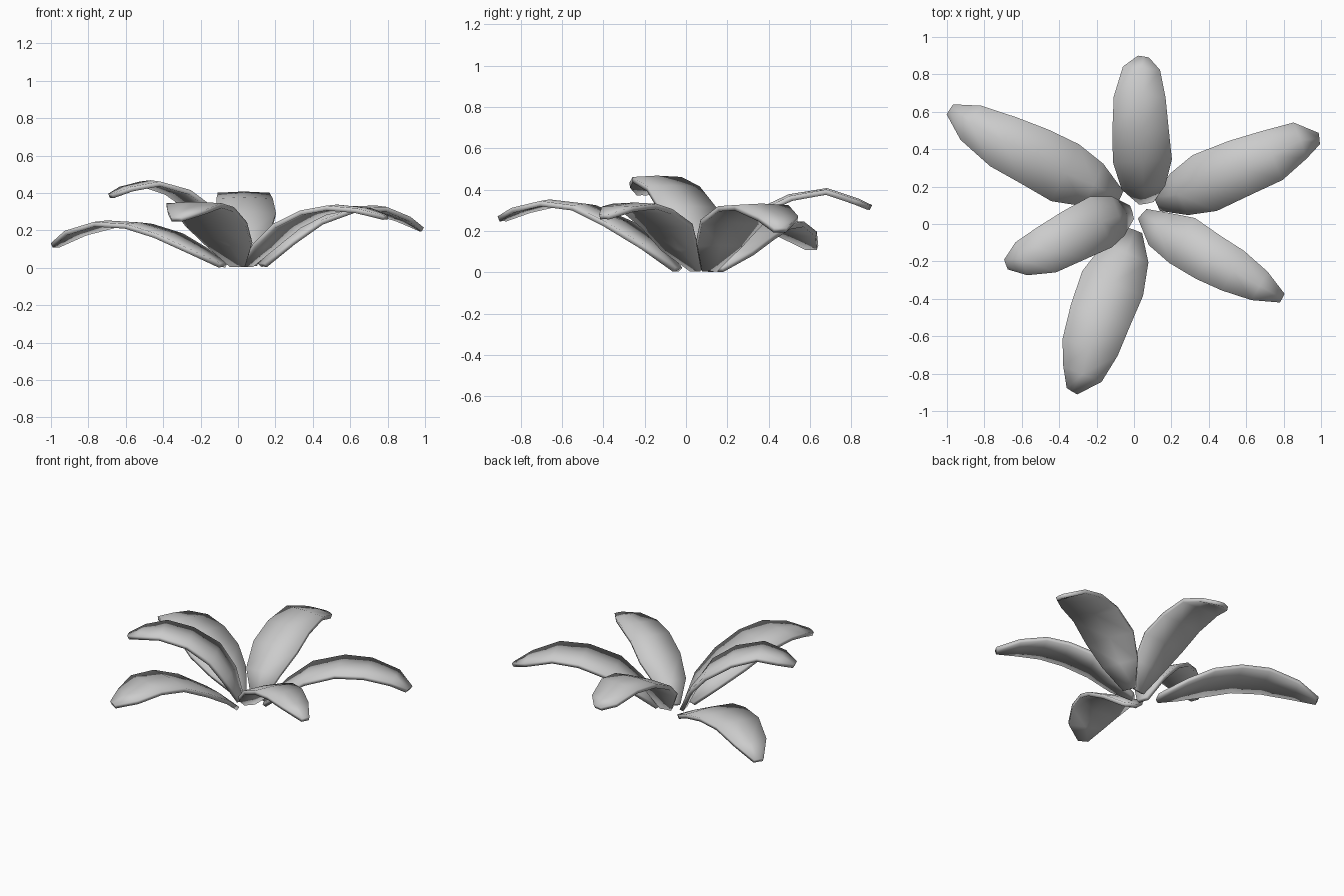
import bpy
from mathutils import Vector

if "Cube" in bpy.data.objects:
    bpy.data.objects.remove(bpy.data.objects["Cube"])

HALF_WIDTHS = [0.04, 0.12, 0.162, 0.155, 0.142, 0.102, 0.03]
ACROSS = [-1, 0, 1]

# Midrib path of each leaf, base to tip, and its width factor
LEAVES = {
    "leaf_back": (.97, [(.065, .12, .015), (.05, .20, .17), (.045, .34, .29), (.035, .50, .365),
                        (.03, .68, .395), (.04, .83, .345), (.05, .89, .315)]),
    "leaf_back_right": (1.0, [(.13, .11, .015), (.245, .16, .14), (.38, .22, .25), (.565, .30, .315),
                              (.735, .365, .32), (.885, .445, .265), (.985, .455, .205)]),
    "leaf_front_right": (.85, [(.05, .05, .015), (.14, -.03, .12), (.26, -.09, .23), (.40, -.18, .30),
                               (.53, -.25, .325), (.67, -.33, .31), (.79, -.395, .27)]),
    "leaf_front": (1.08, [(0, -.04, .015), (-.045, -.16, .13), (-.115, -.32, .24), (-.18, -.49, .32),
                          (-.235, -.66, .34), (-.275, -.80, .305), (-.33, -.89, .26)]),
    "leaf_left": (.91, [(-.02, .06, .015), (-.09, .04, .18), (-.18, .01, .31), (-.32, -.06, .41),
                        (-.47, -.14, .455), (-.60, -.185, .425), (-.68, -.215, .385)]),
    "leaf_back_left": (1.04, [(-.08, .14, .015), (-.22, .21, .10), (-.37, .275, .18), (-.53, .36, .23),
                              (-.70, .44, .24), (-.87, .54, .19), (-.98, .61, .12)]),
}


def make_leaf(name, scale, path):
    # Blade: a nearly flat strip swept along the midrib
    pts = [Vector(p) for p in path]
    verts, faces = [], []
    n = len(ACROSS)
    for i, p in enumerate(pts):
        t = (pts[min(i + 1, len(pts) - 1)] - pts[max(i - 1, 0)]).normalized()
        side = t.cross(Vector((0, 0, 1))).normalized()
        up = side.cross(t)
        w = HALF_WIDTHS[i] * scale
        for u in ACROSS:
            v = p + side * (u * w) - up * (0.05 * w * abs(u))
            v.z = max(v.z, 0.01)
            verts.append(v)
    for i in range(len(pts) - 1):
        for j in range(n - 1):
            a = i * n + j
            faces.append((a, a + 1, a + n + 1, a + n))
    mesh = bpy.data.meshes.new(name)
    mesh.from_pydata(verts, [], faces)
    obj = bpy.data.objects.new(name, mesh)
    bpy.context.collection.objects.link(obj)
    # Thin fleshy thickness, shaded smoothly round the rim
    mod = obj.modifiers.new("thickness", 'SOLIDIFY')
    mod.thickness = 0.026
    mod.offset = 0
    bpy.ops.object.select_all(action='DESELECT')
    obj.select_set(True)
    bpy.context.view_layer.objects.active = obj
    bpy.ops.object.modifier_apply(modifier=mod.name)
    bpy.ops.object.shade_smooth()


for leaf_name, (width, midrib) in LEAVES.items():
    make_leaf(leaf_name, width, midrib)
